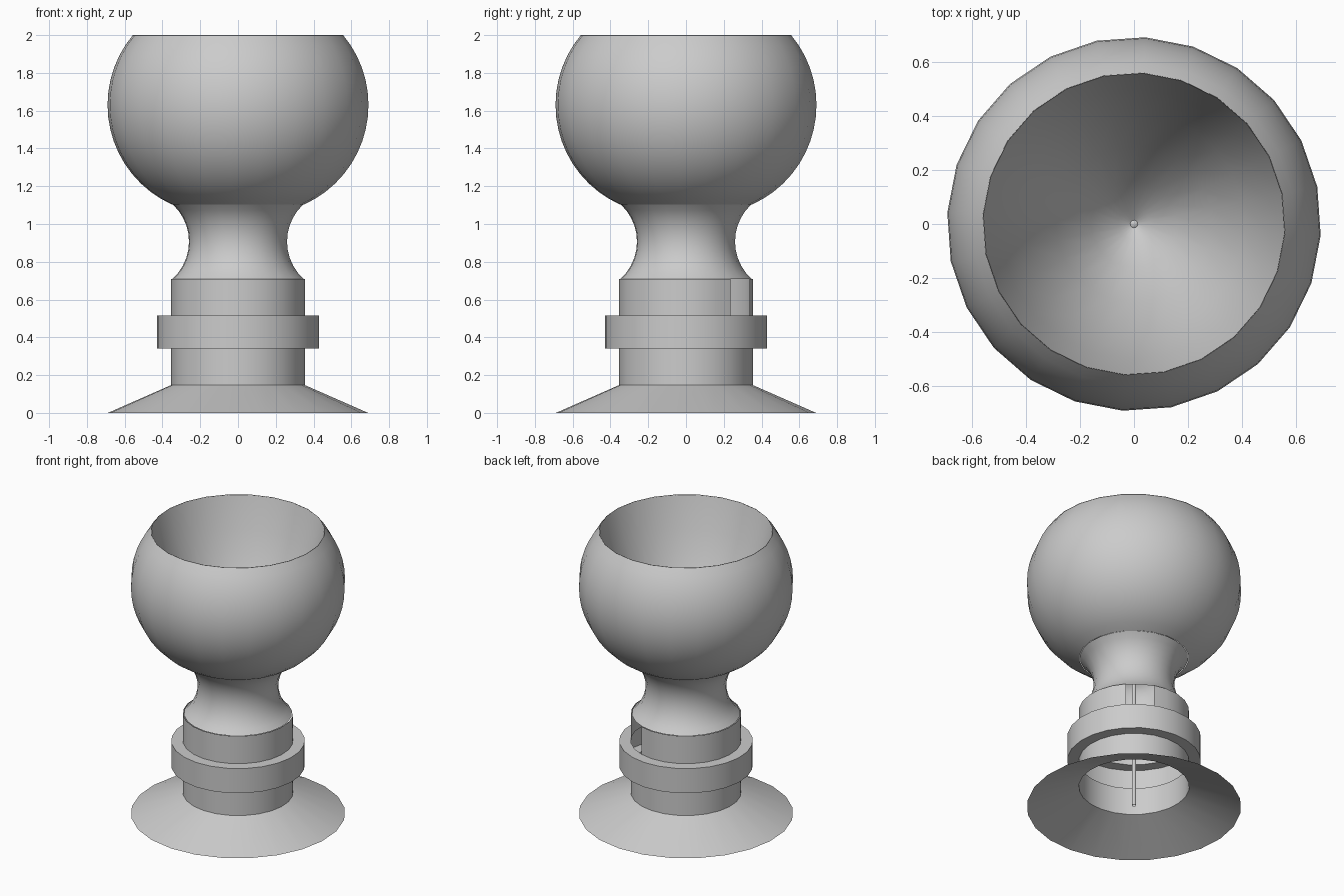
import bpy
import bmesh
from math import sin, cos, radians

SIDES = 24
STEP = 360 / SIDES
START = 11.5

cube = bpy.data.objects.get("Cube")
if cube:
    bpy.data.objects.remove(cube, do_unlink=True)

grey = bpy.data.materials.new("plain grey")
grey.use_nodes = True
colour = (0.6, 0.6, 0.6, 1)
grey.diffuse_color = colour
grey.node_tree.nodes["Principled BSDF"].inputs["Base Color"].default_value = colour


def arc(cr, cz, radius, a0, a1, steps):
    """Profile points (radius, height) along a circular arc."""
    angles = [radians(a0 + (a1 - a0) * i / steps) for i in range(steps + 1)]
    return [(cr + radius * cos(a), cz + radius * sin(a)) for a in angles]


def lathe(name, profile, skip=()):
    """Turn a profile, listed bottom to top for an outward skin."""
    bm = bmesh.new()
    rings = []
    for r, z in profile:
        angles = [radians(START + STEP * i) for i in range(SIDES)]
        rings.append([bm.verts.new((r * cos(a), r * sin(a), z)) for a in angles])
    for low, high in zip(rings, rings[1:]):
        for i in range(SIDES):
            if i not in skip:
                j = (i + 1) % SIDES
                bm.faces.new((low[i], low[j], high[j], high[i]))
    bmesh.ops.remove_doubles(bm, verts=bm.verts, dist=0.0005)
    mesh = bpy.data.meshes.new(name)
    bm.to_mesh(mesh)
    bm.free()
    mesh.materials.append(grey)
    obj = bpy.data.objects.new(name, mesh)
    bpy.context.collection.objects.link(obj)
    bpy.ops.object.select_all(action="DESELECT")
    obj.select_set(True)
    bpy.context.view_layer.objects.active = obj
    bpy.ops.object.shade_smooth_by_angle(angle=radians(32))
    return obj


# Flared foot and the tube with its raised collar
lathe("flared_foot", [(0.69, 0), (0.355, 0.147)])
lathe("lower_tube", [(0.355, 0.147), (0.355, 0.34)])
lathe("collar", [(0.355, 0.34), (0.43, 0.34), (0.43, 0.515), (0.355, 0.515)])

# Upper tube with a two-panel opening
lathe("upper_tube", [(0.355, 0.515), (0.355, 0.71)], skip=(2, 3))

# Waisted neck and round bowl
lathe("neck", arc(0.527, 0.907, 0.267, 228, 132, 10))
lathe("bowl_outside", arc(0.115, 1.63, 0.577, -65.7, 39.8, 16))

# Funnel-shaped inside of the bowl, narrowing to a thin stem
lathe("bowl_inside", [(0.56, 2), (0.5, 1.78), (0.41, 1.55), (0.29, 1.32),
                      (0.16, 1.13), (0.06, 1.03), (0.014, 1.0)])
lathe("inner_stem", [(0.014, 0.01), (0.014, 1.0), (0, 1.01)])
